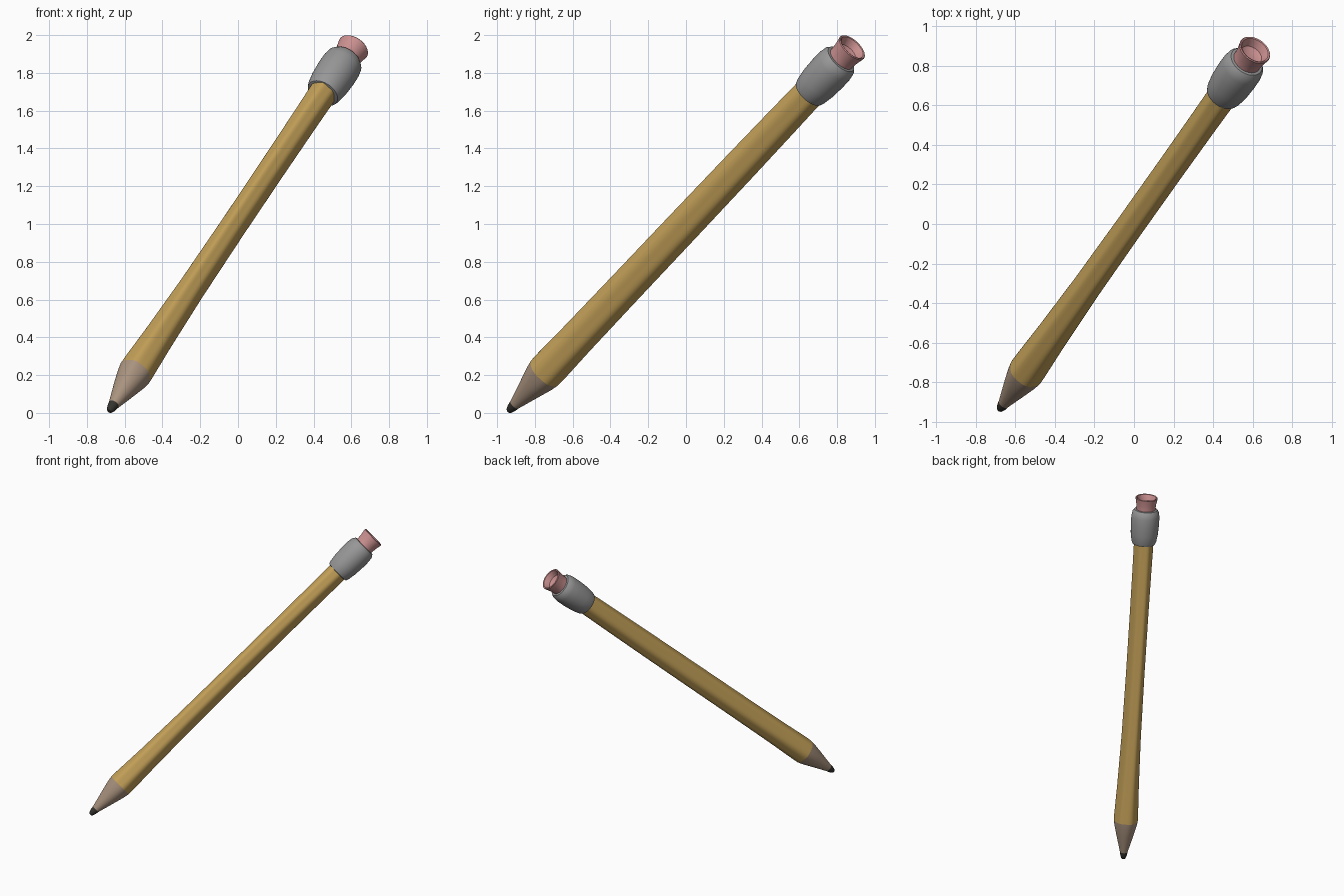
import bpy, bmesh, math
from mathutils import Vector

if "Cube" in bpy.data.objects:
    bpy.data.objects.remove(bpy.data.objects["Cube"])

# Pencil axis: from the lead tip up to the eraser rim
TIP = Vector((-0.682, -0.941, 0.008))
END = Vector((0.613, 0.882, 1.937))
AXIS = (END - TIP).normalized()
LENGTH = (END - TIP).length
WIDE = AXIS.cross(Vector((1, 0, 0))).normalized()
NARROW = AXIS.cross(WIDE)
SIDES = 48


def material(name, rgb):
    m = bpy.data.materials.new(name)
    m.diffuse_color = (*rgb, 1)
    m.use_nodes = True
    m.node_tree.nodes["Principled BSDF"].inputs["Base Color"].default_value = m.diffuse_color
    return m


def loft(name, stations, mat, sharp=40):
    """Stations are (distance from tip, wide radius, narrow radius, hex amount)."""
    bm = bmesh.new()
    rings = []
    for t, ra, rb, hexa in stations:
        ring = []
        for i in range(SIDES):
            p = 2 * math.pi * i / SIDES
            k = 1 - hexa * (0.5 - 0.5 * math.cos(6 * p))
            off = WIDE * (ra * k * math.cos(p)) + NARROW * (rb * k * math.sin(p))
            ring.append(bm.verts.new(TIP + AXIS * t + off))
        rings.append(ring)
    for lo, hi in zip(rings, rings[1:]):
        for i in range(SIDES):
            j = (i + 1) % SIDES
            bm.faces.new((lo[i], lo[j], hi[j], hi[i]))
    bm.faces.new(rings[0][::-1])
    bm.faces.new(rings[-1])
    bmesh.ops.recalc_face_normals(bm, faces=bm.faces)
    me = bpy.data.meshes.new(name)
    bm.to_mesh(me)
    bm.free()
    me.materials.append(mat)
    for f in me.polygons:
        f.use_smooth = True
    me.set_sharp_from_angle(angle=math.radians(sharp))
    ob = bpy.data.objects.new(name, me)
    bpy.context.collection.objects.link(ob)
    return ob


def round_part(pairs):
    return [(t, r, r, 0) for t, r in pairs]


yellow = material("yellow paint", (0.56, 0.36, 0.10))
wood = material("bare wood", (0.40, 0.29, 0.21))
graphite = material("graphite", (0.035, 0.033, 0.028))
metal = material("grey metal", (0.31, 0.31, 0.31))
pink = material("pink rubber", (0.60, 0.28, 0.28))

# Lead point
loft("lead", round_part([(0, 0.010), (0.008, 0.017), (0.03, 0.025), (0.055, 0.029)]), graphite)

# Sharpened wood cone
loft("wood_cone", [(0.055, 0.029, 0.029, 0), (0.12, 0.047, 0.046, 0),
                   (0.20, 0.069, 0.067, 0), (0.27, 0.089, 0.084, 0.02),
                   (0.31, 0.097, 0.091, 0.04)], wood)

# Painted shaft, softly six-sided and slightly flattened in the middle
loft("shaft", [(0.31, 0.097, 0.091, 0.04), (0.36, 0.098, 0.090, 0.06),
               (0.60, 0.094, 0.080, 0.07), (1.00, 0.092, 0.069, 0.07),
               (1.50, 0.091, 0.065, 0.07), (2.00, 0.089, 0.066, 0.07),
               (2.35, 0.086, 0.069, 0.07), (2.60, 0.083, 0.073, 0.06)], yellow)

# Metal ferrule with rounded shoulders
loft("ferrule", round_part([(2.575, 0.076), (2.578, 0.088), (2.60, 0.096), (2.66, 0.105),
                            (2.74, 0.109), (2.80, 0.108), (2.835, 0.102),
                            (2.855, 0.088), (2.858, 0.068)]), metal)

# Eraser with a flared rim and a hollowed end
L = LENGTH
loft("eraser", round_part([(2.84, 0.074), (2.87, 0.074), (2.90, 0.077), (L - 0.02, 0.083),
                           (L - 0.005, 0.086), (L, 0.082), (L - 0.003, 0.074),
                           (L - 0.02, 0.066), (L - 0.045, 0.058), (L - 0.055, 0.040),
                           (L - 0.058, 0.012)]), pink)
